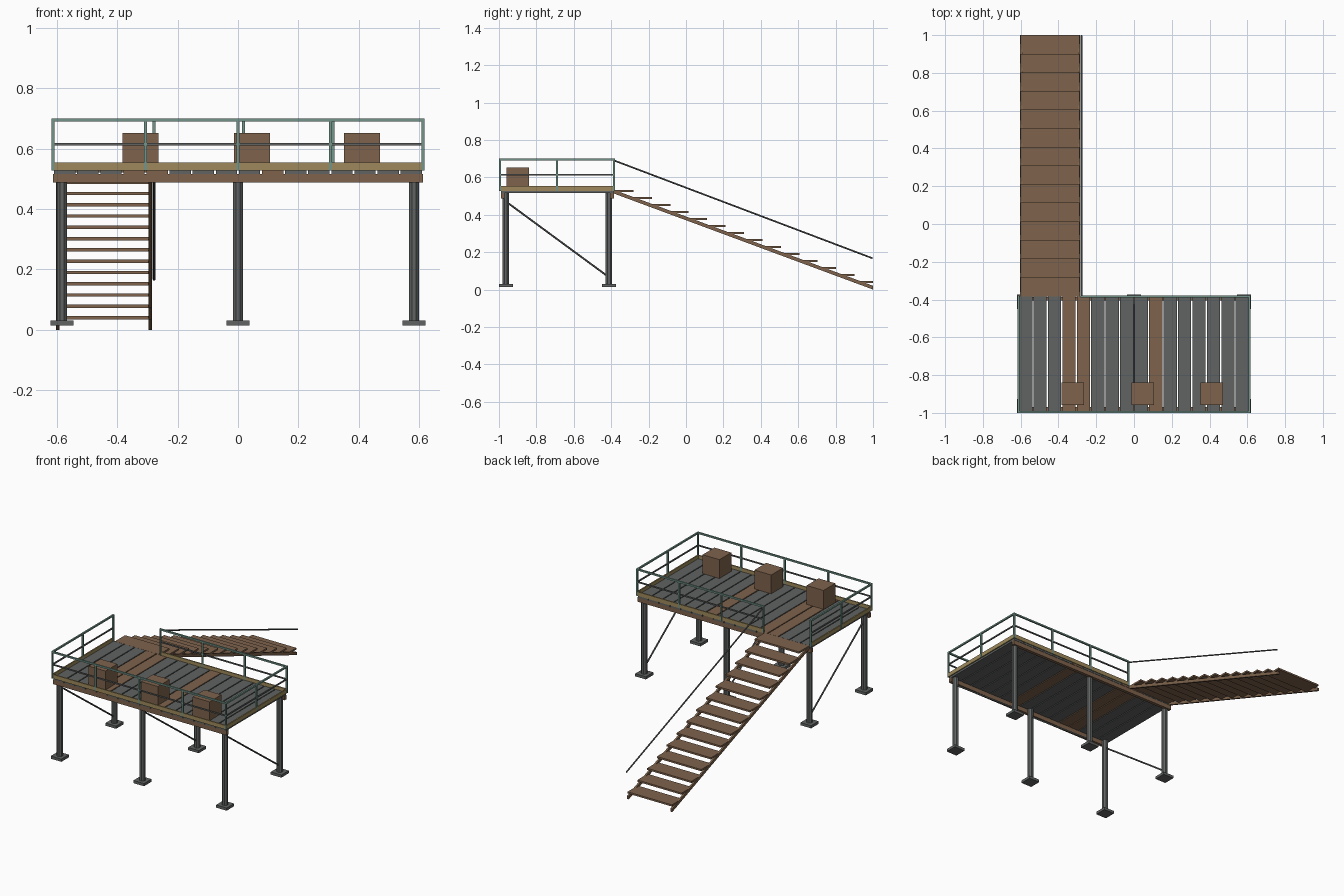
import bpy, bmesh, math
from mathutils import Vector

if "Cube" in bpy.data.objects:
    bpy.data.objects.remove(bpy.data.objects["Cube"], do_unlink=True)


def material(name, rgb):
    m = bpy.data.materials.new(name)
    m.use_nodes = True
    m.diffuse_color = (*rgb, 1)
    m.node_tree.nodes["Principled BSDF"].inputs["Base Color"].default_value = (*rgb, 1)
    return m


WOOD = material("brown_wood", (0.21, 0.125, 0.073))
STEEL = material("grey_steel", (0.115, 0.125, 0.12))
GREEN = material("green_rail_paint", (0.17, 0.30, 0.255))
YELLOW = material("ochre_kickboard", (0.34, 0.25, 0.105))


def finish(name, bm, mat):
    mesh = bpy.data.meshes.new(name)
    bm.to_mesh(mesh)
    bm.free()
    mesh.materials.append(mat)
    ob = bpy.data.objects.new(name, mesh)
    bpy.context.collection.objects.link(ob)
    return ob


def box(name, x, y, z, mat):
    """Box from (min, max) ranges on each axis."""
    bm = bmesh.new()
    bmesh.ops.create_cube(bm, size=1)
    for v in bm.verts:
        v.co = [(r[0] + r[1]) / 2 + c * (r[1] - r[0]) for r, c in zip((x, y, z), v.co)]
    return finish(name, bm, mat)


def around(c, size):
    return (c - size / 2, c + size / 2)


def rod(name, a, b, radius, mat, sides=8):
    """Round bar between two points."""
    a, b = Vector(a), Vector(b)
    bm = bmesh.new()
    bmesh.ops.create_cone(bm, cap_ends=True, segments=sides, radius1=radius,
                          radius2=radius, depth=(b - a).length)
    ob = finish(name, bm, mat)
    ob.location = (a + b) / 2
    ob.rotation_euler = (b - a).to_track_quat("Z", "Y").to_euler()
    return ob


# Main dimensions
SIDE = 0.612
FRONT, BACK = -0.995, -0.384
DECK = 0.532
RAIL_TOP = 0.70
STAIR_L, STAIR_R = -0.603, -0.285

# Deck planks with a few wooden replacements
COUNT = 16
pitch = 2 * SIDE / COUNT
for i in range(COUNT):
    cx = -SIDE + pitch * (i + 0.5)
    box("deck_plank", around(cx, pitch - 0.006), (FRONT + 0.005, BACK),
        (0.516, DECK), WOOD if i in (3, 4, 9) else STEEL)

# Edge beams under the planks
for y in (FRONT + 0.015, BACK - 0.012):
    box("edge_beam", (-SIDE, SIDE), around(y, 0.02), (0.488, 0.516), WOOD)

# Columns, foot plates and diagonal braces
for x in (-0.583, 0, 0.583):
    for y in (-0.963, -0.412):
        col = rod("column", (x, y, 0.03), (x, y, 0.516), 0.0187, STEEL)
        col.rotation_euler.z += math.pi / 8
        box("foot_plate", around(x, 0.075), around(y, 0.075), (0.014, 0.031), STEEL)
    rod("diagonal_brace", (x, -0.955, 0.465), (x, -0.42, 0.072), 0.005, STEEL, 6)


# Guard rails: each run has posts, a top rail, a mid rail and a kickboard
def rail_run(side, a, b, spans):
    a, b = Vector(a), Vector(b)

    def bar(name, z, size, mat):
        box(f"{side}_{name}",
            (min(a.x, b.x) - size / 2, max(a.x, b.x) + size / 2),
            (min(a.y, b.y) - size / 2, max(a.y, b.y) + size / 2), z, mat)

    bar("top_rail", (RAIL_TOP - 0.01, RAIL_TOP), 0.01, GREEN)
    bar("mid_rail", around(0.615, 0.008), 0.007, STEEL)
    bar("kickboard", (0.528, 0.554), 0.008, YELLOW)
    for i in range(spans + 1):
        p = a.lerp(b, i / spans)
        box(f"{side}_post", around(p.x, 0.01), around(p.y, 0.01),
            (0.528, RAIL_TOP), GREEN)


rail_run("front", (-SIDE, FRONT), (SIDE, FRONT), 4)
rail_run("left", (SIDE, FRONT), (SIDE, BACK), 2)
rail_run("right", (-SIDE, FRONT), (-SIDE, BACK), 2)
rail_run("back", (-0.278, BACK), (SIDE, BACK), 3)

# Stair treads
TREADS = 14
for i in range(TREADS):
    y = -0.383 + i * 0.0985
    z = 0.532 - i * 0.0374
    box("stair_tread", (STAIR_L + 0.003, STAIR_R - 0.003), (y, y + 0.102),
        (z - 0.011, z), WOOD)

# Sloping stringers: upright cross-sections sheared down the flight
for x in (STAIR_L, STAIR_R - 0.012):
    stringer = box("stair_stringer", (x, x + 0.012), (BACK, 1), (0, 0.02), WOOD)
    for v in stringer.data.vertices:
        v.co.z += (1 - v.co.y) * 0.3705

# Stair handrail
rod("stair_handrail", (-0.278, BACK, 0.69), (-0.278, 0.998, 0.167), 0.0045, STEEL, 8)

# Crates standing along the front
for x in (-0.323, 0.046, 0.411):
    box("crate", around(x, 0.119), around(-0.899, 0.119), (DECK, 0.652), WOOD)
